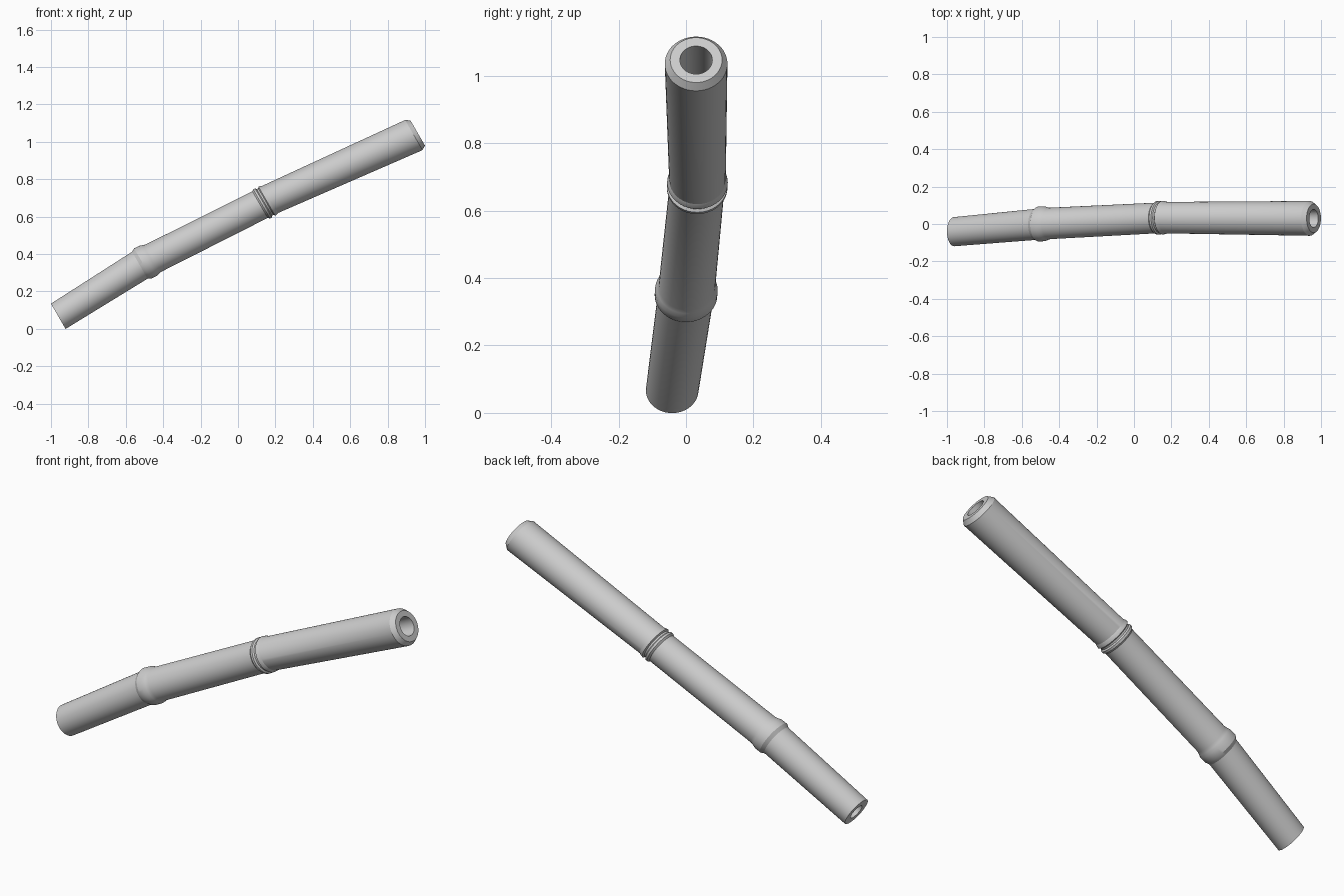
import bpy, bmesh, math
from mathutils import Vector

SIDES = 48
TILT = math.radians(30)
U = Vector((-math.sin(TILT), 0, math.cos(TILT)))   # every cross-section shares this plane
V = Vector((0, 1, 0))

# centre x, y, z and radius along the outside of the stalk
OUTER = [
    (-0.961, -0.041, 0.067, 0.078),   # cut lower end
    (-0.525, -0.002, 0.340, 0.083),
    (-0.509, 0.000, 0.350, 0.093),    # first node: broad collar
    (-0.480, 0.001, 0.364, 0.093),
    (-0.466, 0.002, 0.371, 0.088),
    (-0.452, 0.003, 0.378, 0.084),
    (0.118, 0.032, 0.664, 0.082),
    (0.126, 0.033, 0.668, 0.090),     # second node: two ridges and a groove
    (0.136, 0.033, 0.673, 0.090),
    (0.141, 0.033, 0.676, 0.082),
    (0.149, 0.033, 0.680, 0.082),
    (0.154, 0.034, 0.683, 0.090),
    (0.164, 0.034, 0.688, 0.088),
    (0.172, 0.034, 0.692, 0.084),
    (0.940, 0.030, 1.036, 0.093),     # chamfered upper end
    (0.961, 0.030, 1.047, 0.077),
]
# bore running back down through the stalk
BORE = [
    (0.961, 0.030, 1.047, 0.048),
    (0.150, 0.033, 0.680, 0.046),
    (-0.490, 0.000, 0.360, 0.043),
    (-0.961, -0.041, 0.067, 0.040),
]

bm = bmesh.new()
rings = []
for x, y, z, r in OUTER + BORE:
    ring = []
    for i in range(SIDES):
        a = 2 * math.pi * i / SIDES
        ring.append(bm.verts.new(Vector((x, y, z)) + r * (math.cos(a) * U + math.sin(a) * V)))
    rings.append(ring)
for k, ring in enumerate(rings):
    nxt = rings[(k + 1) % len(rings)]
    for i in range(SIDES):
        j = (i + 1) % SIDES
        bm.faces.new((ring[i], ring[j], nxt[j], nxt[i]))
bmesh.ops.recalc_face_normals(bm, faces=bm.faces)

mesh = bpy.data.meshes.new("bamboo_stalk")
bm.to_mesh(mesh)
bm.free()
stalk = bpy.data.objects.new("bamboo_stalk", mesh)
bpy.context.collection.objects.link(stalk)
bpy.context.view_layer.objects.active = stalk
stalk.select_set(True)
bpy.ops.object.shade_smooth_by_angle(angle=math.radians(25))
